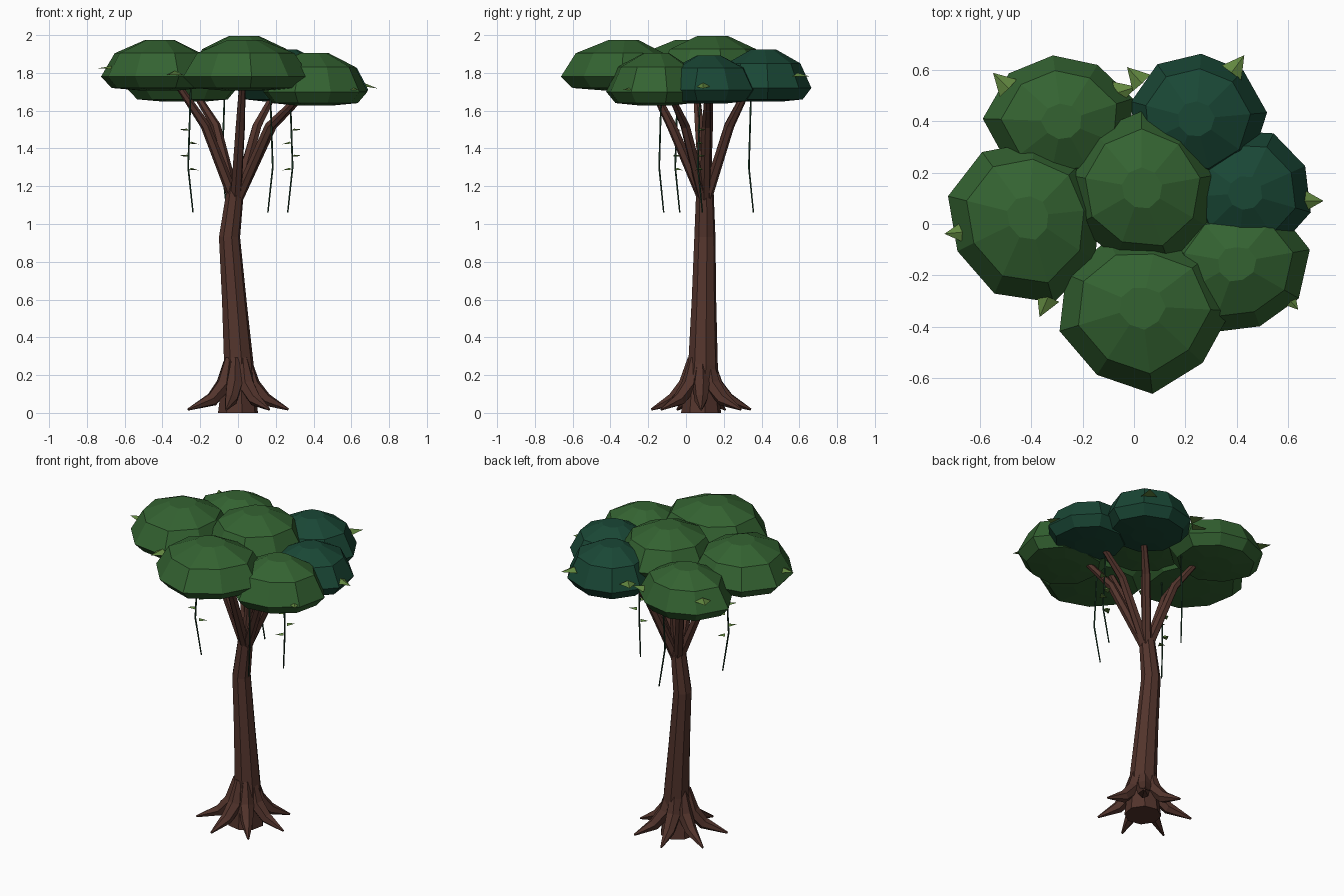
import bpy, bmesh, math
from mathutils import Vector

if "Cube" in bpy.data.objects:
    bpy.data.objects.remove(bpy.data.objects["Cube"])


def material(name, rgb):
    m = bpy.data.materials.new(name)
    m.diffuse_color = (*rgb, 1)
    m.use_nodes = True
    m.node_tree.nodes["Principled BSDF"].inputs["Base Color"].default_value = m.diffuse_color
    return m


BARK = material("bark brown", (0.085, 0.034, 0.025))
GREEN = material("leaf green", (0.034, 0.124, 0.031))
DARK = material("deep teal green", (0.010, 0.063, 0.036))
VINE = material("vine green", (0.012, 0.045, 0.022))
LIME = material("light leaf green", (0.12, 0.24, 0.05))


def finish(name, bm, mat):
    bmesh.ops.recalc_face_normals(bm, faces=bm.faces)
    me = bpy.data.meshes.new(name)
    bm.to_mesh(me)
    bm.free()
    me.materials.append(mat)
    ob = bpy.data.objects.new(name, me)
    bpy.context.collection.objects.link(ob)
    return ob


def loft(bm, rings):
    """Skin a list of vertex rings and cap both ends."""
    n = len(rings[0])
    rows = [[bm.verts.new(p) for p in ring] for ring in rings]
    for a, b in zip(rows, rows[1:]):
        for i in range(n):
            j = (i + 1) % n
            bm.faces.new((a[i], a[j], b[j], b[i]))
    bm.faces.new(rows[0][::-1])
    bm.faces.new(rows[-1])


def tube(bm, path, radii, sides, side_axis=None):
    """Tapered tube along a path; level rings unless a side axis is given."""
    pts = [Vector(p) for p in path]
    rings = []
    for k, (p, r) in enumerate(zip(pts, radii)):
        u, v = Vector((1, 0, 0)), Vector((0, 1, 0))
        if side_axis:
            d = pts[min(k + 1, len(pts) - 1)] - pts[max(k - 1, 0)]
            u = Vector(side_axis).normalized()
            v = d.cross(u).normalized()
        rings.append([p + r * (math.cos(t) * u + math.sin(t) * v)
                      for t in (2 * math.pi * (i + .25) / sides for i in range(sides))])
    loft(bm, rings)


def leaf(bm, base, direction, length, width):
    """Small folded pointed leaf."""
    b, d = Vector(base), Vector(direction).normalized()
    side = d.cross(Vector((0, 0, 1))).normalized() * width / 2
    up = side.cross(d).normalized() * width * 0.22
    l, r, t, tip = [bm.verts.new(p) for p in
                    (b - side, b + side, b + up, b + d * length)]
    for f in ((l, t, tip), (t, r, tip), (r, l, tip), (l, r, t)):
        bm.faces.new(f)


# Trunk
bm = bmesh.new()
tube(bm, [(0, .08, 0), (0, .08, .1), (.005, .09, .25), (-.02, .095, .6),
          (-.045, .1, .93), (-.012, .1, 1.2)],
     [.108, .095, .08, .066, .057, .046], 8)
finish("trunk", bm, BARK)

# Seven buttress roots
bm = bmesh.new()
for k in range(7):
    a = 2 * math.pi * k / 7
    c, s = math.cos(a), math.sin(a)
    far = .29 if c < -.5 else .27
    tube(bm, [(r * c - .003, .08 + r * s, z) for r, z in
              ((.05, .29), (.075, .15), (.15, .07), (far, .018))],
         [.022, .046, .036, .006], 6, (-s, c, 0))
finish("roots", bm, BARK)

# Canopy clumps: centre x, y, rim height, top height, phase, rim radii, colour
clumps = [
    ("left", -.41, .03, 1.78, 1.977, 166,
     (.325, .31, .33, .35, .31, .28, .29, .29, .31), GREEN),
    ("centre", .03, .14, 1.80, 2.0, 90,
     (.30, .29, .29, .29, .29, .31, .30, .30, .29), GREEN),
    ("front", .03, -.32, 1.78, 1.977, 277,
     (.345, .325, .35, .32, .27, .29, .32, .335, .32), GREEN),
    ("front_right", .40, -.15, 1.70, 1.91, 10,
     (.29, .26, .22, .25, .27, .28, .29, .265, .28), GREEN),
    ("right", .43, .12, 1.71, 1.895, 64,
     (.26, .25, .24, .24, .24, .24, .25, .27, .26), DARK),
    ("back_right", .24, .41, 1.72, 1.927, 45,
     (.265, .255, .26, .26, .26, .26, .26, .27, .28), DARK),
    ("back_left", -.28, .40, 1.72, 1.915, 178,
     (.31, .27, .26, .26, .28, .29, .26, .26, .28), GREEN),
]
for name, x, y, rim, top, phase, radii, mat in clumps:
    h = top - rim
    bm = bmesh.new()
    rings = []
    # dome profile: radius factor, height above rim
    for f, z in ((.38, -.072), (.82, -.06), (1, 0), (.77, h * .63), (.27, h * .98)):
        ring = []
        for i, r in enumerate(radii):
            a = math.radians(phase + 40 * i)
            ring.append((x + f * r * math.cos(a), y + f * r * math.sin(a), rim + z))
        rings.append(ring)
    loft(bm, rings)
    finish("canopy_" + name, bm, mat)

    # Branch carrying this clump
    bm = bmesh.new()
    dx, dy = x, y - .1
    tube(bm, [(-.012 + dx * .03, .1 + dy * .03, 1.14),
              (dx * .42, .1 + dy * .42, 1.52),
              (dx * .8, .1 + dy * .7, rim - .03)],
         [.03, .026, .017], 6, (-dy, dx, 0))
    finish("branch_" + name, bm, BARK)

# Hanging vines: x, y, leafy
vines = [(-.25, -.045, True), (.275, .075, True),
         (.17, -.13, False), (-.07, .345, False)]
vine_bm, leaf_bm = bmesh.new(), bmesh.new()
for x, y, leafy in vines:
    s = 1 if x > 0 else -1
    tube(vine_bm, [(x, y, 1.72), (x + .014 * s, y - .012, 1.3),
                   (x - .012 * s, y + .012, 1.06)], [.005, .005, .004], 4)
    if leafy:
        for k in range(4):
            d = (k % 2 * 2 - 1) * s * -1
            leaf(leaf_bm, (x + .01 * s + .012 * d, y, 1.495 - .069 * k),
                 (d, .7 * d, -.1 if k % 2 else .15), .048, .045)
finish("vines", vine_bm, VINE)
finish("vine_leaves", leaf_bm, LIME)

# Bright leaves poking out of the canopy rim: base and outward direction
bm = bmesh.new()
for base, d in [((-.49, .53, 1.79), (-.6, .6, .1)), ((.03, .55, 1.77), (-.6, .65, .1)),
                ((-.07, .51, 1.75), (.8, .25, .1)), ((.38, .59, 1.78), (.55, .75, 0)),
                ((.655, .09, 1.73), (1, 0, -.15)), ((-.655, -.03, 1.82), (-1, -.1, .05)),
                ((-.335, -.285, 1.79), (-.3, -.7, 0)), ((.585, -.27, 1.71), (.6, -.7, 0))]:
    leaf(bm, base, d, .085, .095)
finish("canopy_leaves", bm, LIME)
